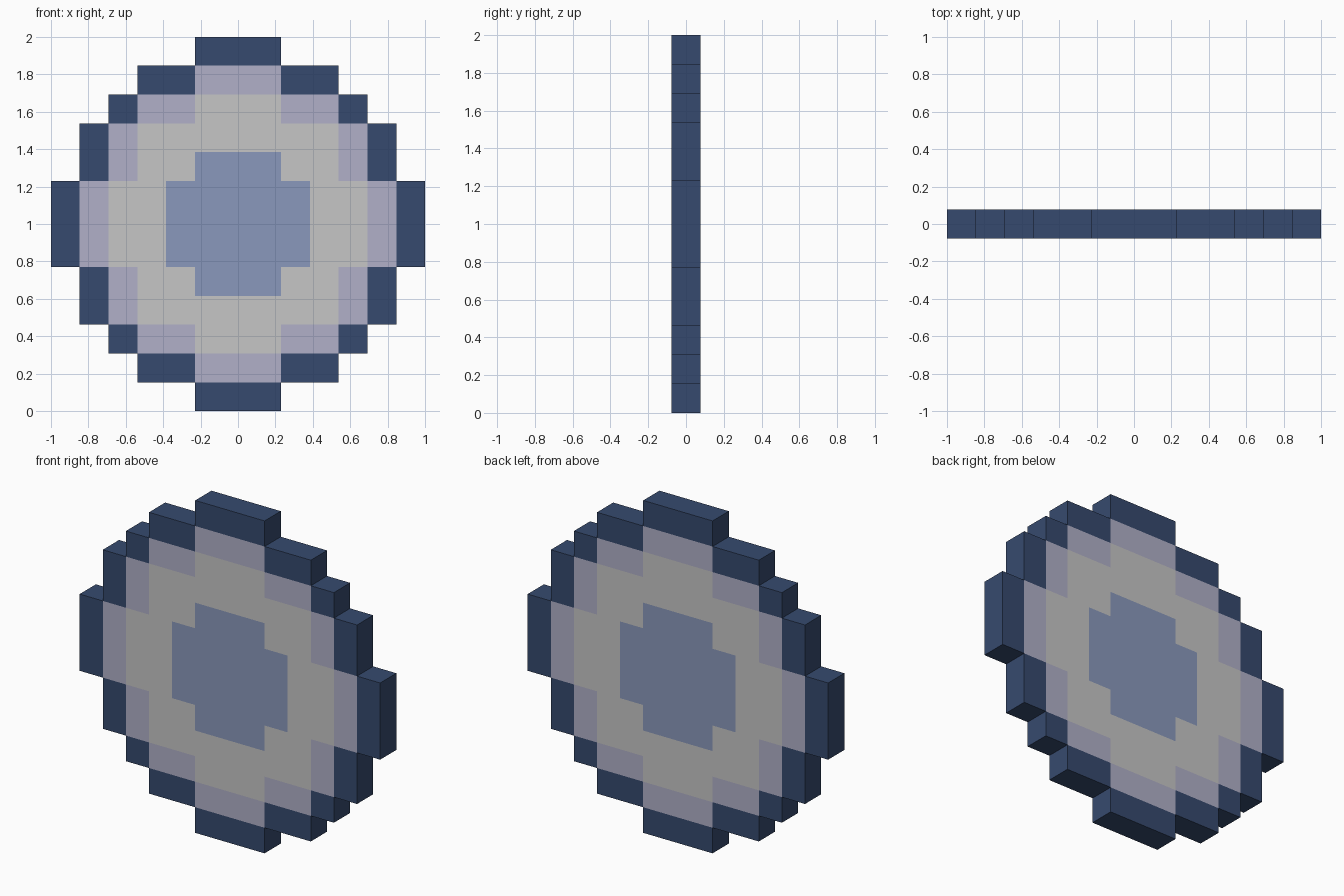
import bpy, bmesh

if "Cube" in bpy.data.objects:
    bpy.data.objects.remove(bpy.data.objects["Cube"])

U = 2 / 13  # one block of the 13 x 13 grid

def srgb(hexcode):
    vals = [int(hexcode[i:i + 2], 16) / 255 for i in (0, 2, 4)]
    return [v / 12.92 if v <= 0.04045 else ((v + 0.055) / 1.055) ** 2.4 for v in vals] + [1]

# Furthest column filled in each row, by row distance from the centre
LAYERS = [
    ("navy_rim", "364A6E", [6, 6, 5, 5, 4, 3, 1]),
    ("lavender_ring", "B1B0C8", [5, 5, 4, 4, 3, 1]),
    ("light_grey_ring", "C6C6C6", [4, 4, 3, 3, 1]),
    ("soft_blue_centre", "8A99BC", [2, 2, 1]),
]

def layer_at(col, row):
    """Innermost layer covering a block, or -1 outside the disc."""
    found = -1
    for i, (_, _, reach) in enumerate(LAYERS):
        if abs(row) < len(reach) and abs(col) <= reach[abs(row)]:
            found = i
    return found

# Front sheet of square blocks, coloured by ring
bm = bmesh.new()
for row in range(-6, 7):
    for col in range(-6, 7):
        layer = layer_at(col, row)
        if layer < 0:
            continue
        corners = [(-.5, -.5), (.5, -.5), (.5, .5), (-.5, .5)]
        face = bm.faces.new([bm.verts.new(((col + a) * U, 0, 1 + (row + b) * U)) for a, b in corners])
        face.material_index = layer
bmesh.ops.remove_doubles(bm, verts=bm.verts, dist=0.001)

mesh = bpy.data.meshes.new("blocky_disc")
bm.to_mesh(mesh)
bm.free()
for name, colour, _ in LAYERS:
    mat = bpy.data.materials.new(name)
    mat.diffuse_color = srgb(colour)
    mat.use_nodes = True
    mat.node_tree.nodes["Principled BSDF"].inputs["Base Color"].default_value = mat.diffuse_color
    mesh.materials.append(mat)

disc = bpy.data.objects.new("blocky_disc", mesh)
bpy.context.collection.objects.link(disc)

# One block of thickness, centred on y = 0
solid = disc.modifiers.new("thickness", 'SOLIDIFY')
solid.thickness = U
solid.offset = 0
